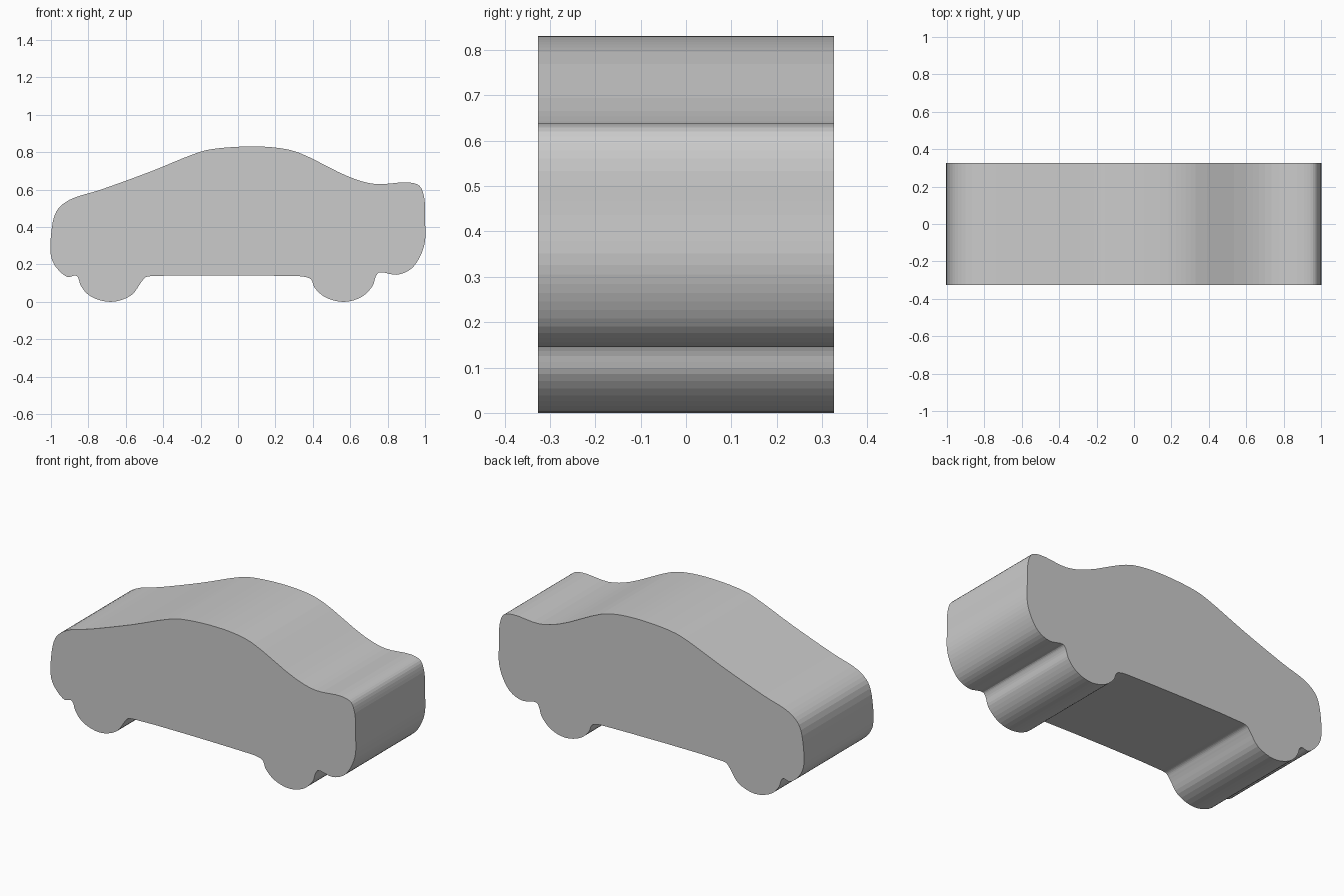
import bpy, bmesh
from mathutils import Vector

if "Cube" in bpy.data.objects:
    bpy.data.objects.remove(bpy.data.objects["Cube"])

HALF_WIDTH = 0.326
STEPS = 4

# Side silhouette (x, z), clockwise from the nose
roof = [(-1, .36), (-.97, .49), (-.90, .55), (-.74, .602), (-.47, .70), (-.24, .793),
        (-.155, .818), (.05, .835), (.225, .826), (.33, .80), (.60, .67), (.735, .634)]
tail = [(.91, .643), (.97, .625), (.995, .565), (1, .44), (1, .33), (.975, .25),
        (.925, .18), (.85, .149), (.755, .162)]
rear_wheel = [(.737, .14), (.72, .09), (.66, .03), (.565, .004), (.465, .03),
              (.41, .08), (.39, .125)]
floor = [(.35, .139), (.30, .142), (-.46, .142), (-.495, .135)]
front_wheel = [(-.517, .11), (-.57, .04), (-.68, .004), (-.79, .035), (-.84, .09),
               (-.856, .135)]
nose = [(-.87, .145), (-.91, .137), (-.965, .18), (-.998, .24)]


def smooth_loop(points, steps):
    """Closed centripetal spline through the points."""
    pts = [Vector(p) for p in points]
    n, out = len(pts), []
    for i in range(n):
        a, b, c, d = (pts[(i + k) % n] for k in (-1, 0, 1, 2))
        t1, t2, t3 = ((q - p).length ** 0.5 for p, q in ((a, b), (b, c), (c, d)))
        m1 = (c - b) + t2 * ((b - a) / t1 - (c - a) / (t1 + t2))
        m2 = (c - b) + t2 * ((d - c) / t3 - (d - b) / (t2 + t3))
        for s in range(steps):
            t = s / steps
            out.append((2*t**3 - 3*t**2 + 1) * b + (t**3 - 2*t**2 + t) * m1
                       + (3*t**2 - 2*t**3) * c + (t**3 - t**2) * m2)
    return out


# Car block: silhouette face extruded across the width
bm = bmesh.new()
profile = smooth_loop(roof + tail + rear_wheel + floor + front_wheel + nose, STEPS)
low = min(p.y for p in profile)
side = bm.faces.new([bm.verts.new((p.x, -HALF_WIDTH, p.y - low)) for p in profile])
new = bmesh.ops.extrude_face_region(bm, geom=[side], use_keep_orig=True)["geom"]
bmesh.ops.translate(bm, vec=(0, 2 * HALF_WIDTH, 0),
                    verts=[g for g in new if isinstance(g, bmesh.types.BMVert)])
bmesh.ops.recalc_face_normals(bm, faces=bm.faces)
mesh = bpy.data.meshes.new("car_body")
bm.to_mesh(mesh)
bm.free()
car = bpy.data.objects.new("car_body", mesh)
bpy.context.collection.objects.link(car)
